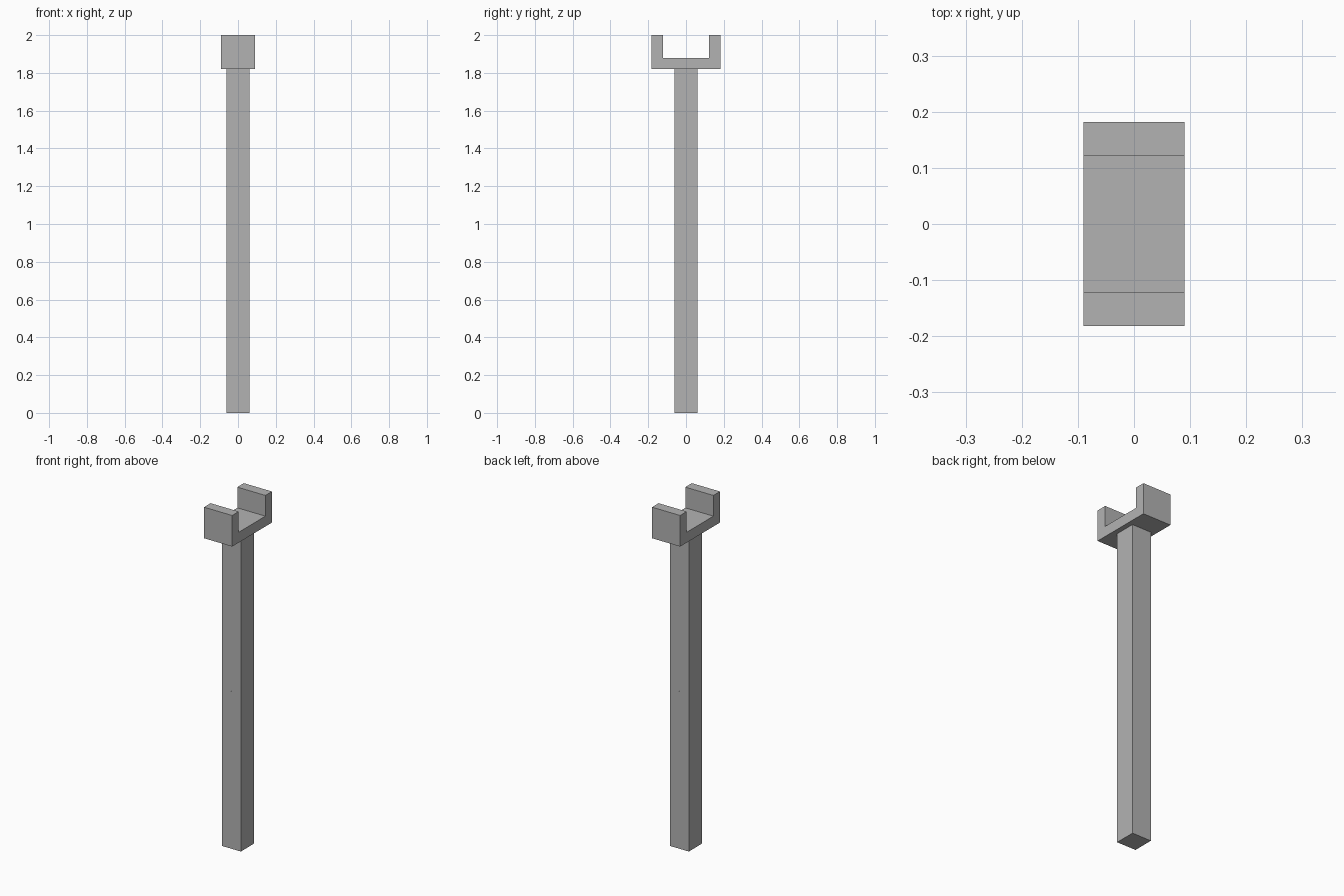
import bpy
import bmesh
from mathutils import Matrix

cube = bpy.data.objects.get("Cube")
if cube:
    bpy.data.objects.remove(cube, do_unlink=True)

GREY = (0.45, 0.45, 0.45, 1)
grey = bpy.data.materials.new("plain grey")
grey.use_nodes = True
grey.diffuse_color = GREY
grey.node_tree.nodes["Principled BSDF"].inputs["Base Color"].default_value = GREY

POST_HALF = 0.061
HEAD_BOTTOM = 1.82


def add_object(name, bm):
    bmesh.ops.recalc_face_normals(bm, faces=bm.faces)
    mesh = bpy.data.meshes.new(name)
    bm.to_mesh(mesh)
    bm.free()
    mesh.materials.append(grey)
    obj = bpy.data.objects.new(name, mesh)
    bpy.context.collection.objects.link(obj)
    return obj


def box(name, size, centre):
    bm = bmesh.new()
    bmesh.ops.create_cube(bm, size=1, matrix=Matrix.Translation(centre) @ Matrix.Diagonal((*size, 1)))
    return add_object(name, bm)


def extrude_profile(name, points, half_width):
    """Extrude a (y, z) outline along x."""
    bm = bmesh.new()
    face = bm.faces.new([bm.verts.new((-half_width, y, z)) for y, z in points])
    moved = bmesh.ops.extrude_face_region(bm, geom=[face], use_keep_orig=True)["geom"]
    verts = [v for v in moved if isinstance(v, bmesh.types.BMVert)]
    bmesh.ops.translate(bm, verts=verts, vec=(2 * half_width, 0, 0))
    return add_object(name, bm)


# Square upright post
box("post", (2 * POST_HALF, 2 * POST_HALF, HEAD_BOTTOM), (0, 0, HEAD_BOTTOM / 2))

# U-shaped cradle on top, open along x
half_outline = [(0.182, HEAD_BOTTOM), (0.182, 2.0), (0.122, 2.0), (0.122, 1.88)]
outline = half_outline + [(-y, z) for y, z in reversed(half_outline)]
extrude_profile("cradle", outline, 0.09)

# Tiny pin through the middle of the post
box("centre_pin", (0.004, 2 * POST_HALF + 0.002, 0.004), (0, 0, HEAD_BOTTOM / 2))
